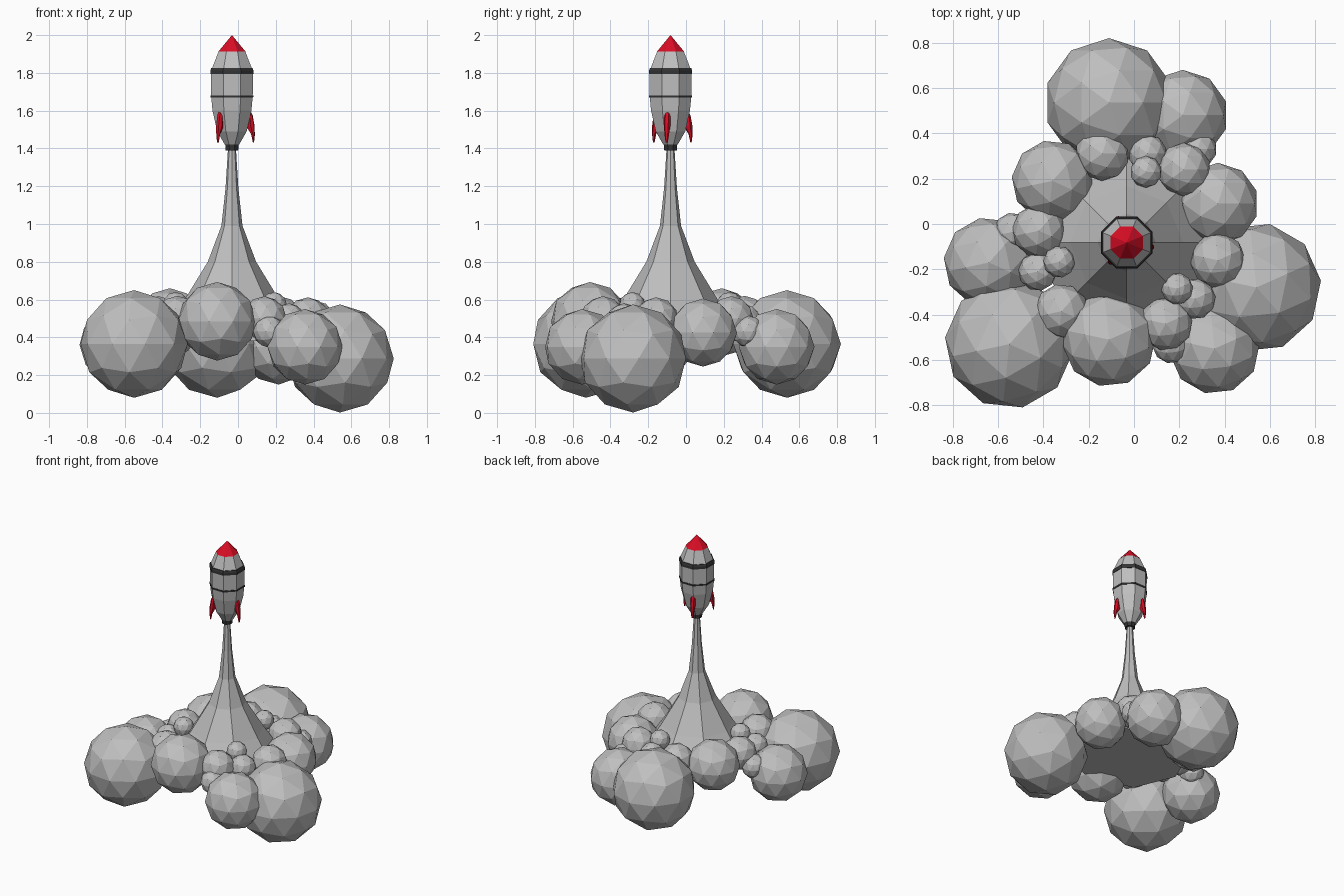
import bpy, bmesh, math
from mathutils import Vector, Matrix

if "Cube" in bpy.data.objects:
    bpy.data.objects.remove(bpy.data.objects["Cube"])

AX, AY = -0.032, -0.082          # rocket axis


def material(name, rgb):
    m = bpy.data.materials.new(name)
    m.diffuse_color = (*rgb, 1)
    m.use_nodes = True
    m.node_tree.nodes["Principled BSDF"].inputs["Base Color"].default_value = m.diffuse_color
    return m


GREY = material("light_grey", (0.52, 0.52, 0.52))
DARK = material("charcoal", (0.035, 0.035, 0.035))
RED = material("red", (0.70, 0.004, 0.018))


def finish(bm, name, mat):
    bmesh.ops.recalc_face_normals(bm, faces=bm.faces)
    me = bpy.data.meshes.new(name)
    bm.to_mesh(me)
    bm.free()
    me.materials.append(mat)
    ob = bpy.data.objects.new(name, me)
    bpy.context.collection.objects.link(ob)
    return ob


def lathe(name, profile, mat, flat_front=True):
    """Eight-sided turned part from (apothem or radius, z) points."""
    bm = bmesh.new()
    turn = math.pi / 8 if flat_front else 0
    rings = []
    for r, z in profile:
        r = r / math.cos(turn)
        if r == 0:
            rings.append([bm.verts.new((AX, AY, z))])
        else:
            rings.append([bm.verts.new((AX + r * math.cos(turn + k * math.pi / 4),
                                        AY + r * math.sin(turn + k * math.pi / 4), z))
                          for k in range(8)])
    for a, b in zip(rings, rings[1:]):
        for k in range(8):
            j = (k + 1) % 8
            bm.faces.new([a[k], a[j], b[0]] if len(b) == 1 else [a[k], a[j], b[j], b[k]])
    for ring in (rings[0], rings[-1]):
        if len(ring) > 1:
            bm.faces.new(ring)
    return finish(bm, name, mat)


# Rocket hull, nose, bands and nozzle
lathe("hull", [(0.038, 1.42), (0.078, 1.49), (0.103, 1.60), (0.110, 1.675),
               (0.111, 1.81), (0.070, 1.915)], GREY)
lathe("nose_cone", [(0.071, 1.914), (0, 2.0)], RED)
lathe("upper_band", [(0.114, 1.795), (0.114, 1.812), (0.109, 1.827)], DARK)
lathe("lower_band", [(0.1125, 1.669), (0.1135, 1.681)], DARK)
lathe("nozzle", [(0.033, 1.39), (0.036, 1.425)], DARK)

# Exhaust plume flaring out to the ground cloud
lathe("exhaust_plume", [(0.40, 0.38), (0.25, 0.60), (0.128, 0.80), (0.056, 0.99),
                        (0.034, 1.19), (0.021, 1.40)], GREY, flat_front=False)

# Three swept fins: (radius, z, half width)
FIN_OUT = [(0.094, 1.605, 0.010), (0.110, 1.575, 0.017), (0.120, 1.52, 0.017),
           (0.122, 1.47, 0.012), (0.118, 1.432, 0.006)]
FIN_IN = [(0.085, 1.60, 0.010), (0.085, 1.56, 0.017), (0.080, 1.515, 0.017),
          (0.104, 1.475, 0.012), (0.113, 1.432, 0.006)]
for n in range(3):
    bm = bmesh.new()
    rows = []
    for (ro, zo, w), (ri, zi, _) in zip(FIN_OUT, FIN_IN):
        rm, zm = (ro * 0.6 + ri * 0.4), (zo + zi) / 2
        rows.append([bm.verts.new(p) for p in
                     ((ri, -w * 0.5, zi), (rm, -w, zm), (ro, -w * 0.5, zo),
                      (ro, w * 0.5, zo), (rm, w, zm), (ri, w * 0.5, zi))])
    for a, b in zip(rows, rows[1:]):
        for k in range(6):
            j = (k + 1) % 6
            bm.faces.new([a[k], a[j], b[j], b[k]])
    bm.faces.new(rows[0])
    bm.faces.new(rows[-1])
    spin = Matrix.Rotation(math.radians(-10 + 120 * n), 4, 'Z')
    bmesh.ops.transform(bm, matrix=Matrix.Translation((AX, AY, 0)) @ spin, verts=bm.verts)
    finish(bm, f"fin_{n + 1}", RED)

# Smoke puffs in three similar clusters: (x, y, z, radius)
CLUSTERS = [
    [(-0.11, 0.535, 0.365, 0.285), (0.215, 0.48, 0.35, 0.20), (0.37, 0.09, 0.425, 0.18),
     (-0.14, 0.31, 0.50, 0.12), (0.22, 0.24, 0.50, 0.118), (0.06, 0.31, 0.49, 0.085),
     (0.053, 0.23, 0.57, 0.07), (0.28, 0.33, 0.43, 0.085)],
    [(-0.55, -0.53, 0.365, 0.285), (-0.64, -0.17, 0.36, 0.20), (-0.36, 0.19, 0.48, 0.18),
     (-0.32, -0.385, 0.50, 0.12), (-0.42, -0.03, 0.50, 0.118), (-0.425, -0.21, 0.49, 0.085),
     (-0.33, -0.167, 0.57, 0.07), (-0.535, -0.035, 0.43, 0.085)],
    [(0.54, -0.28, 0.288, 0.286), (0.355, -0.55, 0.35, 0.20), (-0.11, -0.51, 0.485, 0.208),
     (0.37, -0.16, 0.49, 0.122), (0.14, -0.44, 0.50, 0.118), (0.27, -0.33, 0.49, 0.09),
     (0.19, -0.285, 0.57, 0.07), (0.165, -0.53, 0.43, 0.085)],
]
for c, puffs in enumerate(CLUSTERS):
    for i, (x, y, z, r) in enumerate(puffs):
        bm = bmesh.new()
        m = Matrix.Translation(Vector((x, y, z))) @ Matrix.Rotation(c * math.tau / 3, 4, 'Z')
        bmesh.ops.create_icosphere(bm, subdivisions=2, radius=r, matrix=m)
        finish(bm, f"smoke_puff_{c + 1}_{i + 1}", GREY)
